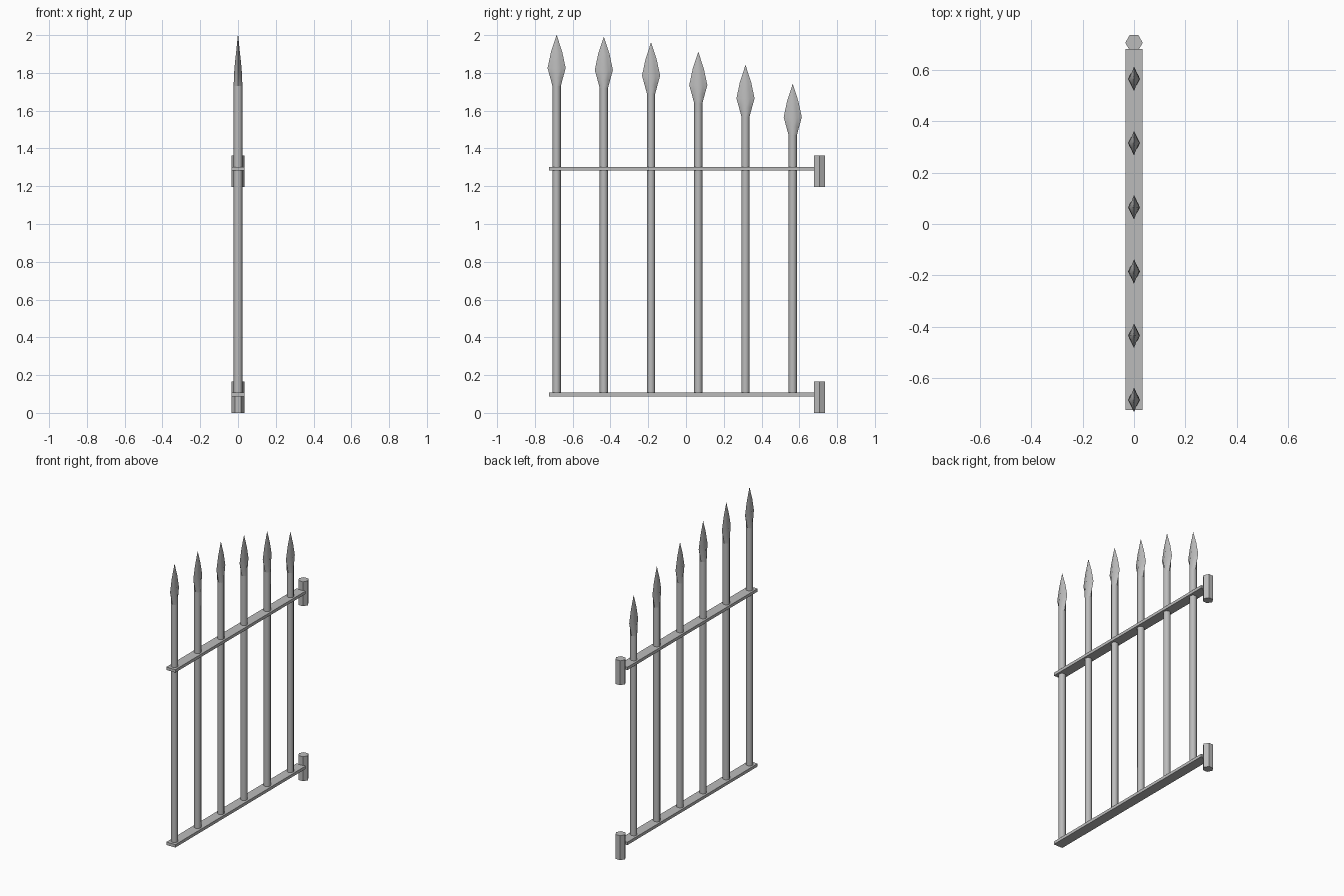
import bpy, bmesh, math

cube = bpy.data.objects.get("Cube")
if cube:
    bpy.data.objects.remove(cube, do_unlink=True)

iron = bpy.data.materials.new("grey_iron")
iron.use_nodes = True
COLOUR = (0.5, 0.5, 0.5, 1)
iron.diffuse_color = COLOUR
iron.node_tree.nodes["Principled BSDF"].inputs["Base Color"].default_value = COLOUR


def finish(bm, name, smooth):
    bmesh.ops.recalc_face_normals(bm, faces=bm.faces)
    mesh = bpy.data.meshes.new(name)
    bm.to_mesh(mesh)
    bm.free()
    mesh.materials.append(iron)
    obj = bpy.data.objects.new(name, mesh)
    bpy.context.collection.objects.link(obj)
    if smooth:
        bpy.ops.object.select_all(action='DESELECT')
        obj.select_set(True)
        bpy.context.view_layer.objects.active = obj
        bpy.ops.object.shade_smooth_by_angle(angle=math.radians(50))
    return obj


def loft(name, y, rings, sides, smooth=True):
    """Stack rings of (z, half width x, half width y, diagonal pinch)."""
    bm = bmesh.new()
    loops = []
    for z, rx, ry, pinch in rings:
        loop = []
        for i in range(sides):
            a = 2 * math.pi * i / sides
            k = pinch if i % 2 else 1
            loop.append(bm.verts.new((rx * k * math.cos(a), y + ry * k * math.sin(a), z)))
        loops.append(loop)
    for low, high in zip(loops, loops[1:]):
        for i in range(sides):
            j = (i + 1) % sides
            bm.faces.new((low[i], low[j], high[j], high[i]))
    bm.faces.new(loops[0])
    bm.faces.new(loops[-1])
    return finish(bm, name, smooth)


# Upright bars with spear heads, dropping along a curve towards the hinges
for n, base in enumerate((1.73, 1.72, 1.69, 1.64, 1.57, 1.47)):
    y = -0.685 + 0.25 * n
    loft(f"bar_{n + 1}", y, [(0.1, 0.023, 0.022, 1), (base, 0.023, 0.022, 1)], 8)
    loft(f"spear_head_{n + 1}", y, [
        (base, 0.023, 0.022, 1),
        (base + 0.045, 0.022, 0.034, 0.85),
        (base + 0.095, 0.019, 0.048, 0.7),
        (base + 0.18, 0.010, 0.030, 0.7),
        (base + 0.27, 0.0008, 0.0008, 0.7)], 8)

# Flat rails and six-sided hinge barrels
for level, low in (("lower", 0), ("upper", 1.195)):
    bm = bmesh.new()
    bmesh.ops.create_cube(bm, size=1)
    for v in bm.verts:
        v.co.x *= 0.068
        v.co.y = v.co.y * 1.406 - 0.022
        v.co.z = v.co.z * 0.02 + low + 0.097
    finish(bm, f"{level}_rail", False)
    loft(f"{level}_hinge", 0.706, [(low, 0.034, 0.034, 1), (low + 0.167, 0.034, 0.034, 1)], 6, False)
